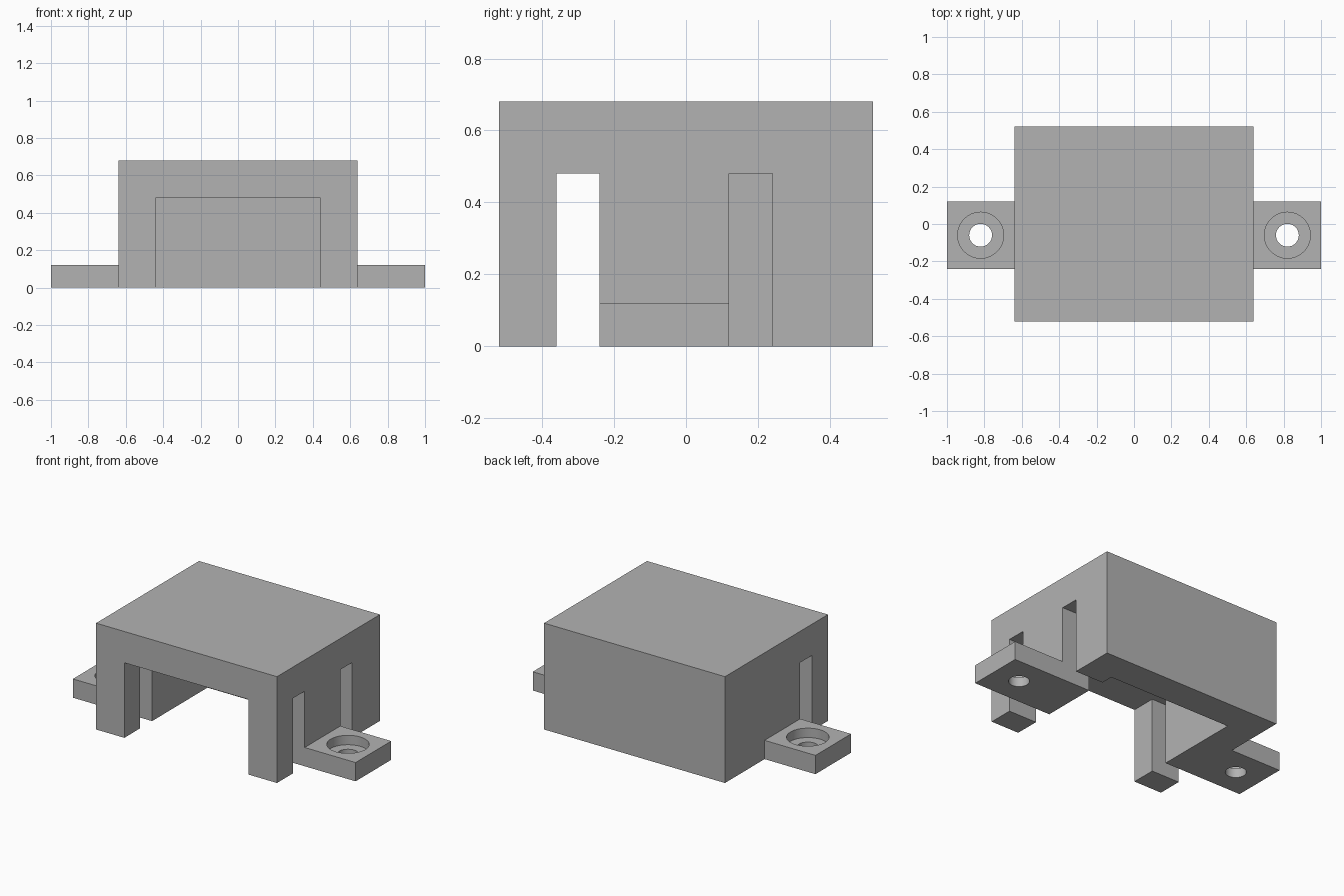
import bpy
import math

old = bpy.data.objects.get("Cube")
if old:
    bpy.data.objects.remove(old, do_unlink=True)

# Single grey material
grey = bpy.data.materials.new("plain grey")
grey.use_nodes = True
colour = (0.45, 0.45, 0.45, 1)
grey.diffuse_color = colour
grey.node_tree.nodes["Principled BSDF"].inputs["Base Color"].default_value = colour


def box(name, low, high):
    """Box between two opposite corners."""
    bpy.ops.mesh.primitive_cube_add(size=1)
    ob = bpy.context.object
    ob.name = name
    mid = [(a + b) / 2 for a, b in zip(low, high)]
    size = [b - a for a, b in zip(low, high)]
    for v in ob.data.vertices:
        v.co = [m + c * s for m, c, s in zip(mid, v.co, size)]
    ob.data.materials.append(grey)
    return ob


def cylinder(name, x, y, radius, z_low, z_high):
    bpy.ops.mesh.primitive_cylinder_add(
        vertices=64, radius=radius, depth=z_high - z_low,
        location=(x, y, (z_low + z_high) / 2))
    ob = bpy.context.object
    ob.name = name
    ob.data.materials.append(grey)
    return ob


def combine(target, tool, operation):
    """Apply a boolean and discard the helper."""
    tool.hide_render = True
    mod = target.modifiers.new(operation, 'BOOLEAN')
    mod.operation = operation
    mod.solver = 'EXACT'
    mod.object = tool
    bpy.context.view_layer.objects.active = target
    bpy.ops.object.modifier_apply(modifier=mod.name)
    bpy.data.objects.remove(tool, do_unlink=True)


# Main cover block with a bar through it forming both mounting tabs
cover = box("cover", (-0.64, -0.52, 0), (0.64, 0.52, 0.68))
tabs = box("mounting_tabs", (-1, -0.24, 0), (1, 0.12, 0.12))
combine(cover, tabs, 'UNION')

# Inner cavity, open at the front and underneath
combine(cover, box("cavity", (-0.44, -0.7, -0.1), (0.44, 0.32, 0.48)), 'DIFFERENCE')

# Front slot through both side walls, rear slot through the +x wall only
combine(cover, box("front_slot", (-0.8, -0.36, -0.1), (0.8, -0.24, 0.48)), 'DIFFERENCE')
combine(cover, box("rear_slot", (0.3, 0.12, -0.1), (0.8, 0.24, 0.48)), 'DIFFERENCE')

# Counterbored screw holes in the tabs
for side in (-1, 1):
    x = side * 0.82
    combine(cover, cylinder("counterbore", x, -0.06, 0.123, 0.06, 0.2), 'DIFFERENCE')
    combine(cover, cylinder("screw_hole", x, -0.06, 0.061, -0.1, 0.2), 'DIFFERENCE')

# Smooth the round holes, keep all corners sharp
bpy.ops.object.select_all(action='DESELECT')
cover.select_set(True)
bpy.context.view_layer.objects.active = cover
bpy.ops.object.shade_smooth_by_angle(angle=math.radians(30))
